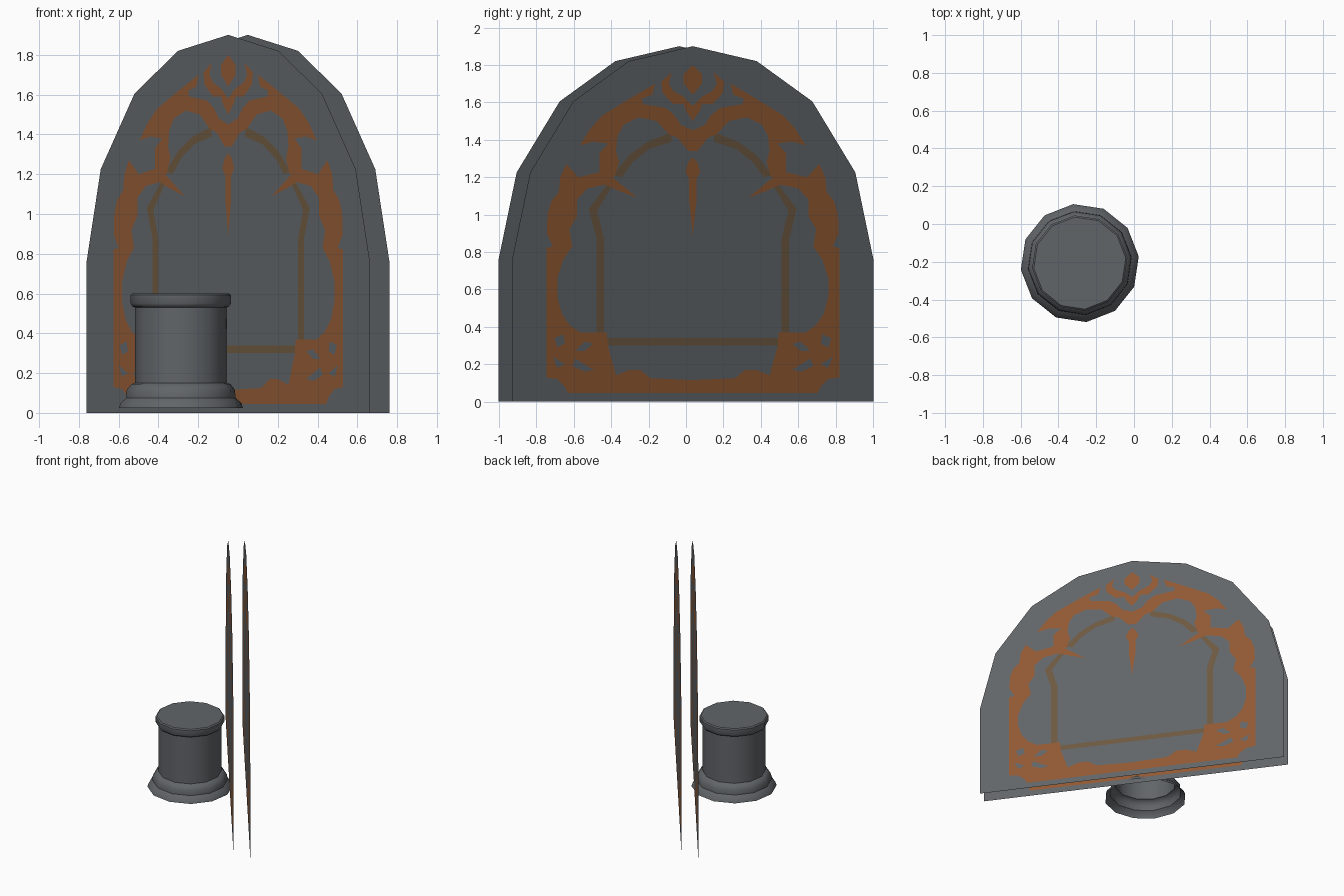
import bpy, bmesh, math
from mathutils import Vector
from mathutils.geometry import delaunay_2d_cdt

if "Cube" in bpy.data.objects:
    bpy.data.objects.remove(bpy.data.objects["Cube"])


def material(name, rgb):
    m = bpy.data.materials.new(name)
    m.diffuse_color = (*rgb, 1)
    m.use_nodes = True
    m.node_tree.nodes["Principled BSDF"].inputs["Base Color"].default_value = m.diffuse_color
    return m


STONE = material("slate_grey", (0.12, 0.13, 0.14))
DARK = material("dull_bronze", (0.155, 0.098, 0.052))
RUST = material("rust_brown", (0.28, 0.10, 0.033))

# Directions: the two panels stand diagonally, N is their normal
ANG = math.radians(36.4)
N = Vector((math.cos(ANG), math.sin(ANG), 0))
T = Vector((N.y, -N.x, 0))

# Right half of the panel pattern as (distance from middle, height)
OUTLINE = [(0, 0), (1.2, 0), (1.2, .76), (1.08, 1.225), (.794, 1.605), (.425, 1.82), (0, 1.9)]

ARCH = [(.14, 1.44), (.30, 1.39), (.42, 1.32), (.53, 1.21), (.47, 1.20),
        (.40, 1.28), (.29, 1.35), (.14, 1.39)]
POST = [(.57, 1.16), (.69, 1.03), (.64, .87), (.64, .36), (.59, .36),
        (.59, .87), (.635, 1.02), (.53, 1.16)]
RAIL = [(0, .30), (.57, .30), (.57, .34), (0, .34)]

BORDER = [(0, .045), (.83, .045), (.85, .08), (.90, .12), (.973, .13), (.973, .82),
          (.93, .83), (.97, .90), (.965, 1.0), (.94, 1.07), (.89, 1.12), (.88, 1.20),
          (.84, 1.27), (.76, 1.20), (.60, 1.23), (.52, 1.19), (.37, 1.09), (.50, 1.13),
          (.58, 1.16), (.70, 1.14), (.77, 1.08), (.77, .99), (.82, .92), (.80, .83),
          (.86, .76), (.90, .66), (.90, .56), (.87, .47), (.82, .41), (.75, .37),
          (.57, .37), (.565, .30), (.53, .20), (.51, .14), (.42, .17), (.35, .17),
          (.28, .125), (0, .115)]
CREST = [(0, 1.34), (.03, 1.34), (.10, 1.41), (.16, 1.43), (.24, 1.50), (.36, 1.52),
         (.46, 1.48), (.50, 1.42), (.51, 1.34), (.49, 1.28), (.52, 1.20), (.62, 1.19),
         (.62, 1.33), (.56, 1.38), (.66, 1.39), (.75, 1.37), (.68, 1.46), (.60, 1.53),
         (.46, 1.60), (.25, 1.70), (.27, 1.64), (.34, 1.62), (.33, 1.59), (.18, 1.57),
         (.12, 1.53), (.08, 1.48), (0, 1.45)]
CROWN = [(0, 1.50), (.05, 1.56), (.06, 1.59), (.13, 1.59), (.20, 1.65), (.21, 1.71),
         (.14, 1.76), (.16, 1.70), (.13, 1.66), (.06, 1.63), (0, 1.58)]
GEM = [(0, 1.64), (.06, 1.70), (.06, 1.75), (0, 1.80)]
PENDANT = [(0, .89), (.025, 1.08), (.025, 1.19), (.05, 1.23), (.03, 1.28), (0, 1.305)]
SLITS = [[(.86, .36), (.92, .34), (.90, .29), (.85, .31)],
         [(.66, .31), (.72, .32), (.78, .27), (.72, .27)],
         [(.66, .17), (.78, .23), (.80, .19), (.72, .16)],
         [(.85, .20), (.93, .24), (.90, .18)]]

# Later layers win: 0 stone, 1 dull bronze, 2 rust
LAYERS = [(0, OUTLINE), (1, ARCH), (1, POST), (1, RAIL), (2, BORDER), (2, CREST),
          (2, CROWN), (2, GEM), (2, PENDANT)] + [(0, s) for s in SLITS]


def inside(p, poly):
    hit = False
    for (x1, y1), (x2, y2) in zip(poly, poly[1:] + poly[:1]):
        if (y1 > p.y) != (y2 > p.y) and p.x < (x2 - x1) * (p.y - y1) / (y2 - y1) + x1:
            hit = not hit
    return hit


# Cut the half panel along every pattern line
pts, edges = [], []
for _, poly in LAYERS:
    base, n = len(pts), len(poly)
    pts += [Vector(p) for p in poly]
    edges += [(base + i, base + (i + 1) % n) for i in range(n)]
cut = delaunay_2d_cdt(pts, edges, [], 0, 1e-5)
half_pts, half_tris = cut[0], cut[2]


def panel(name, side):
    bm = bmesh.new()
    centre = N * (0.061 * side)
    for mirror in (1, -1):
        vs = [bm.verts.new(centre + T * (p.x * mirror) + Vector((0, 0, p.y))) for p in half_pts]
        for tri in half_tris:
            mid = sum((half_pts[i] for i in tri), Vector((0, 0))) / len(tri)
            if not inside(mid, OUTLINE):
                continue
            f = bm.faces.new([vs[i] for i in tri])
            f.material_index = [m for m, poly in LAYERS if inside(mid, poly)][-1]
    bmesh.ops.delete(bm, geom=[v for v in bm.verts if not v.link_faces], context='VERTS')
    bmesh.ops.remove_doubles(bm, verts=bm.verts[:], dist=1e-5)
    # Face outwards, away from the other panel
    for f in bm.faces:
        f.normal_update()
        if f.normal.dot(N) * side < 0:
            f.normal_flip()
    me = bpy.data.meshes.new(name)
    bm.to_mesh(me)
    bm.free()
    for m in (STONE, DARK, RUST):
        me.materials.append(m)
    ob = bpy.data.objects.new(name, me)
    bpy.context.collection.objects.link(ob)


panel("front_panel", -1)
panel("back_panel", 1)

# Pedestal: twelve-sided turned profile (radius, height), open underneath
PROFILE = [(.314, .025), (.305, .05), (.276, .075), (.274, .115), (.25, .145), (.232, .15),
           (.232, .53), (.245, .535), (.254, .55), (.254, .592), (.245, .60)]
SIDES = 12
bm = bmesh.new()
rings = []
for r, z in PROFILE:
    rings.append([bm.verts.new((-.287 + r * math.cos(ANG + math.tau * k / SIDES),
                                -.207 + r * math.sin(ANG + math.tau * k / SIDES), z))
                  for k in range(SIDES)])
for a, b in zip(rings, rings[1:]):
    for k in range(SIDES):
        j = (k + 1) % SIDES
        bm.faces.new((a[k], a[j], b[j], b[k]))
bm.faces.new(rings[-1])
me = bpy.data.meshes.new("pedestal")
bm.to_mesh(me)
bm.free()
me.materials.append(STONE)
pedestal = bpy.data.objects.new("pedestal", me)
bpy.context.collection.objects.link(pedestal)
bpy.context.view_layer.objects.active = pedestal
pedestal.select_set(True)
bpy.ops.object.shade_smooth_by_angle(angle=math.radians(40))
